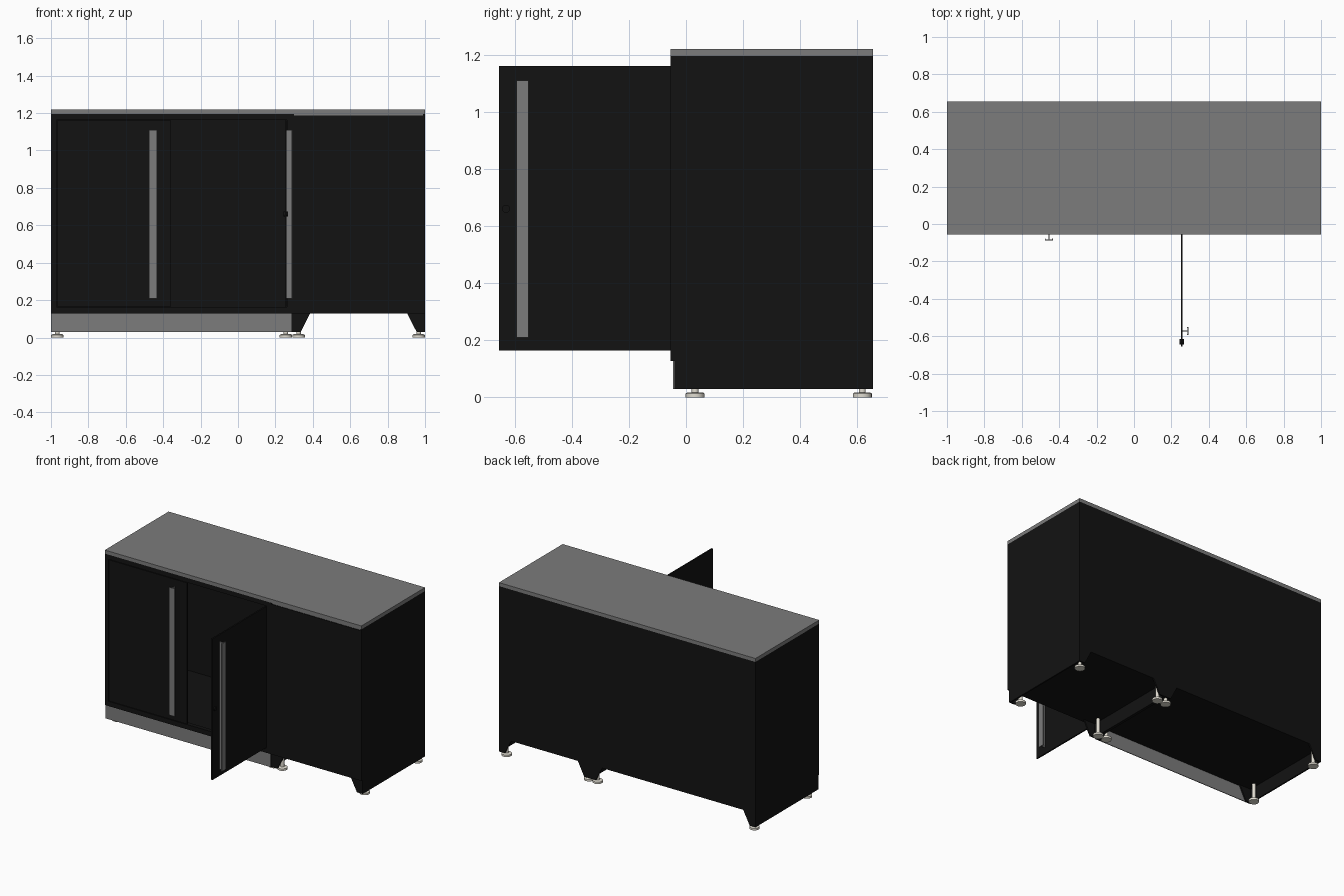
import bpy, bmesh, math

if "Cube" in bpy.data.objects:
    bpy.data.objects.remove(bpy.data.objects["Cube"])


def material(name, rgb):
    m = bpy.data.materials.new(name)
    m.diffuse_color = (*rgb, 1)
    m.use_nodes = True
    m.node_tree.nodes["Principled BSDF"].inputs["Base Color"].default_value = m.diffuse_color
    return m


BLACK = material("black_paint", (0.006, 0.006, 0.006))
STEEL = material("grey_steel", (0.2, 0.2, 0.2))
FOOT = material("foot_plastic", (0.75, 0.72, 0.64))


def finish(name, bm, mat):
    bmesh.ops.recalc_face_normals(bm, faces=bm.faces)
    me = bpy.data.meshes.new(name)
    bm.to_mesh(me)
    bm.free()
    ob = bpy.data.objects.new(name, me)
    me.materials.append(mat)
    bpy.context.collection.objects.link(ob)
    return ob


def prism(name, pts, vec, mat):
    """Extrude a closed planar outline along vec."""
    bm = bmesh.new()
    f = bm.faces.new([bm.verts.new(p) for p in pts])
    new = bmesh.ops.extrude_face_region(bm, geom=[f])["geom"]
    bmesh.ops.translate(bm, vec=vec, verts=[v for v in new if isinstance(v, bmesh.types.BMVert)])
    return finish(name, bm, mat)


def box(name, x0, x1, y0, y1, z0, z1, mat=BLACK):
    return prism(name, [(x0, y0, z0), (x1, y0, z0), (x1, y1, z0), (x0, y1, z0)],
                 (0, 0, z1 - z0), mat)


def foot(name, x, y):
    # Levelling disc with a threaded stem, turned from stacked cylinders
    bm = bmesh.new()
    for r1, r2, z0, z1 in ((0.033, 0.033, 0, 0.014), (0.033, 0.026, 0.014, 0.018),
                           (0.012, 0.012, 0.018, 0.131)):
        c = bmesh.ops.create_cone(bm, cap_ends=True, segments=24, radius1=r1, radius2=r2,
                                  depth=z1 - z0)
        bmesh.ops.translate(bm, vec=(x, y, (z0 + z1) / 2), verts=c["verts"])
    ob = finish(name, bm, FOOT)
    for p in ob.data.polygons:
        p.use_smooth = len(p.vertices) == 4
    bpy.context.view_layer.objects.active = ob
    ob.select_set(True)
    bpy.ops.object.shade_smooth_by_angle(angle=math.radians(35))
    ob.select_set(False)


F, B, T = -0.055, 0.655, 0.01      # front, back, sheet thickness
BASE, TOP = 0.128, 1.195


def carcass(name, x0, x1):
    # Sheet box with stepped-back base, tapered legs and four feet
    box(name + "_left_side", x0, x0 + T, F, B, BASE, TOP)
    box(name + "_right_side", x1 - T, x1, F, B, BASE, TOP)
    box(name + "_back", x0 + T, x1 - T, B - T, B, BASE, TOP)
    box(name + "_floor", x0 + T, x1 - T, F + T, B - T, BASE, BASE + 0.02)
    box(name + "_ceiling", x0 + T, x1 - T, F + T, B - T, TOP - T, TOP)
    for end, x, s in (("left", x0, 1), ("right", x1, -1)):
        box(f"{name}_{end}_base_side", min(x, x + s * T), max(x, x + s * T), -0.04, B, 0.03, BASE)
        for row, y, fy in (("front", -0.04, 0.032), ("back", B - T, 0.617)):
            prism(f"{name}_{row}_{end}_leg",
                  [(x, y, 0.03), (x + s * 0.045, y, 0.03), (x + s * 0.095, y, BASE), (x, y, BASE)],
                  (0, T, 0), BLACK)
            foot(f"{name}_{row}_{end}_foot", x + s * 0.034, fy)


carcass("double_cabinet", -1, 0.29)
carcass("corner_cabinet", 0.29, 1)

# Closed front of the corner unit, with a thin reveal under the worktop
box("corner_front_panel", 0.29, 1, F, F + T, BASE, 1.186)
box("corner_reveal_strip", 0.30, 0.99, F + 0.004, F + T, 1.186, TOP, STEEL)

# Door frame of the double cabinet
D = F + 0.03
box("frame_left_stile", -1, -0.97, F, D, BASE, TOP)
box("frame_right_stile", 0.262, 0.29, F, D, BASE, TOP)
box("frame_top_rail", -0.97, 0.262, F, D, 1.163, TOP)
box("frame_bottom_rail", -0.97, 0.262, F, D, BASE, 0.162)

# Worktop and kick plate
box("worktop", -1, 1, F, B, TOP, 1.22, STEEL)
box("kick_plate", -1, 0.285, -0.045, -0.04, 0.03, BASE, STEEL)

# Doors: left closed, right swung open at a right angle
box("closed_door", -0.967, -0.358, F, F + T, 0.165, 1.16)
box("open_door", 0.25, 0.26, -0.655, F, 0.165, 1.16)


def handle(name, place):
    # T-shaped bar with lipped front: u runs across the door, d away from it
    prof = [(-0.003, 0), (0.003, 0), (0.003, 0.027), (0.017, 0.027), (0.017, 0.023), (0.021, 0.023),
            (0.021, 0.032), (-0.021, 0.032), (-0.021, 0.023), (-0.017, 0.023), (-0.017, 0.027),
            (-0.003, 0.027)]
    prism(name, [(*place(u, d), 0.21) for u, d in prof], (0, 0, 0.9), STEEL)


handle("closed_door_handle", lambda u, d: (-0.455 + u, F - d))
handle("open_door_handle", lambda u, d: (0.26 + d, -0.572 + u))

# Lock cylinder on the open door
bm = bmesh.new()
bmesh.ops.create_cone(bm, cap_ends=True, segments=20, radius1=0.014, radius2=0.014, depth=0.024)
lock = finish("door_lock", bm, BLACK)
lock.rotation_euler = (0, math.pi / 2, 0)
lock.location = (0.256, -0.63, 0.66)
